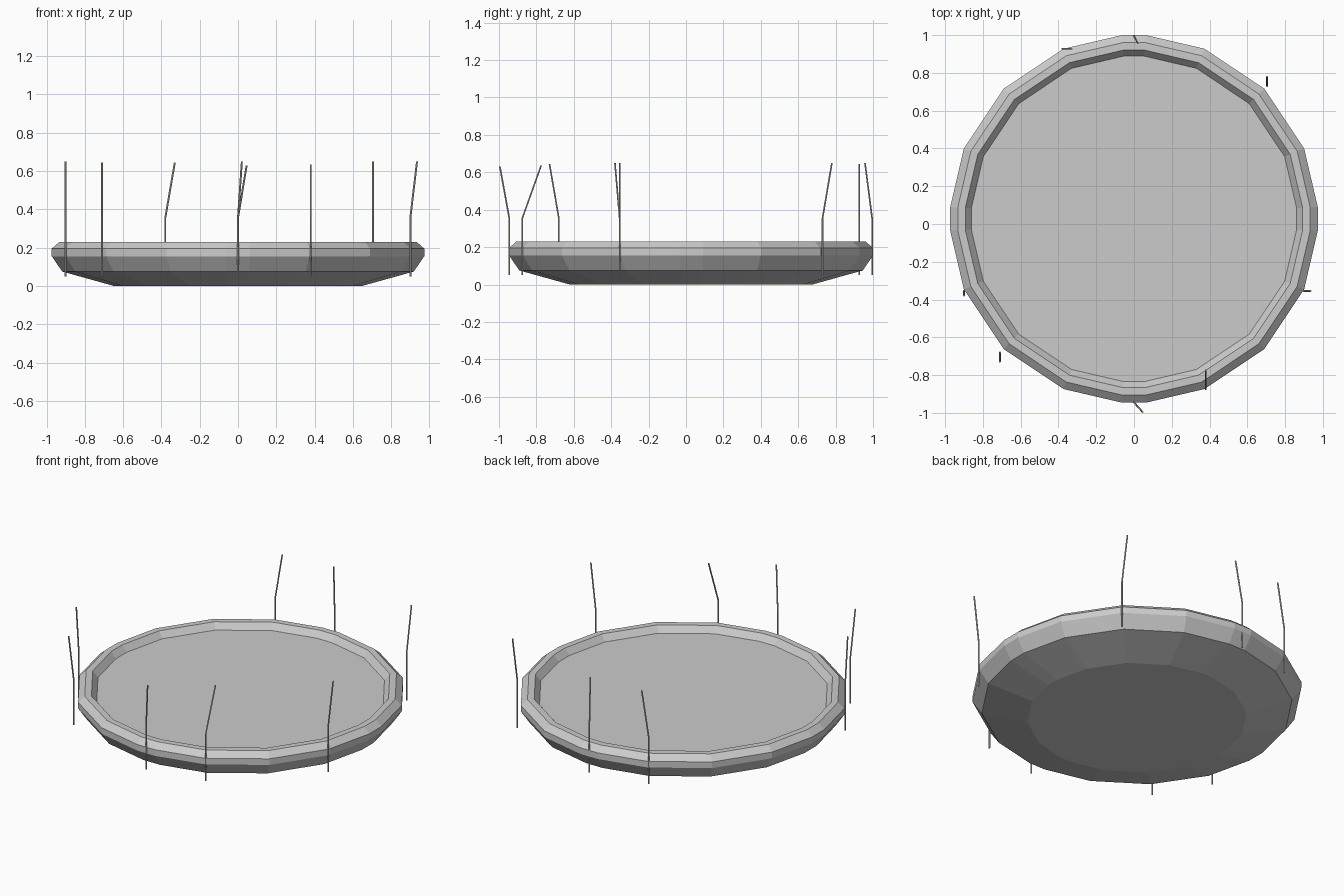
import bpy, bmesh
from math import cos, sin, pi, radians

if "Cube" in bpy.data.objects:
    bpy.data.objects.remove(bpy.data.objects["Cube"])

CY = 0.027   # tray centre along y


def finish(name, bm):
    bmesh.ops.recalc_face_normals(bm, faces=bm.faces)
    me = bpy.data.meshes.new(name)
    bm.to_mesh(me)
    bm.free()
    ob = bpy.data.objects.new(name, me)
    bpy.context.collection.objects.link(ob)
    return ob


def skin(name, rings):
    """Join a stack of vertex rings with quads and cap both ends."""
    bm = bmesh.new()
    loops = [[bm.verts.new(p) for p in ring] for ring in rings]
    n = len(loops[0])
    for a, b in zip(loops, loops[1:]):
        for i in range(n):
            j = (i + 1) % n
            bm.faces.new((a[i], a[j], b[j], b[i]))
    bm.faces.new(loops[0])
    bm.faces.new(loops[-1])
    return finish(name, bm)


# Tray: 16-sided outline with the four axis corners cut flat
angles = []
for q in range(4):
    angles += [radians(q * 90 + d) for d in (-3.7, 3.7, 22.5, 45, 67.5)]

profile = [(0.65, 0.0), (0.92, 0.075), (0.975, 0.155), (0.975, 0.195),
           (0.935, 0.23), (0.895, 0.23), (0.863, 0.19)]
skin("tray", [[(r * cos(a), CY + r * sin(a), z) for a in angles]
              for r, z in profile])

# Bent wire posts around the rim: base x, y then tip x, y, z
posts = [(0.90, -0.355, 0.935, -0.355, 0.65),
         (0.38, -0.875, 0.38, -0.775, 0.635),
         (0.0, -0.945, 0.045, -0.995, 0.63),
         (-0.71, -0.68, -0.71, -0.73, 0.645),
         (-0.90, -0.355, -0.90, -0.38, 0.65),
         (-0.38, 0.927, -0.33, 0.927, 0.645),
         (0.705, 0.73, 0.705, 0.78, 0.65),
         (0.0, 0.995, 0.02, 0.957, 0.65)]
W = 0.005
for k, (x, y, tx, ty, tz) in enumerate(posts):
    path = [(x, y, 0.05), (x, y, 0.355), (tx, ty, tz)]
    skin(f"wire_post_{k + 1}",
         [[(px + W * cos(i * pi / 3), py + W * sin(i * pi / 3), pz)
           for i in range(6)] for px, py, pz in path])
